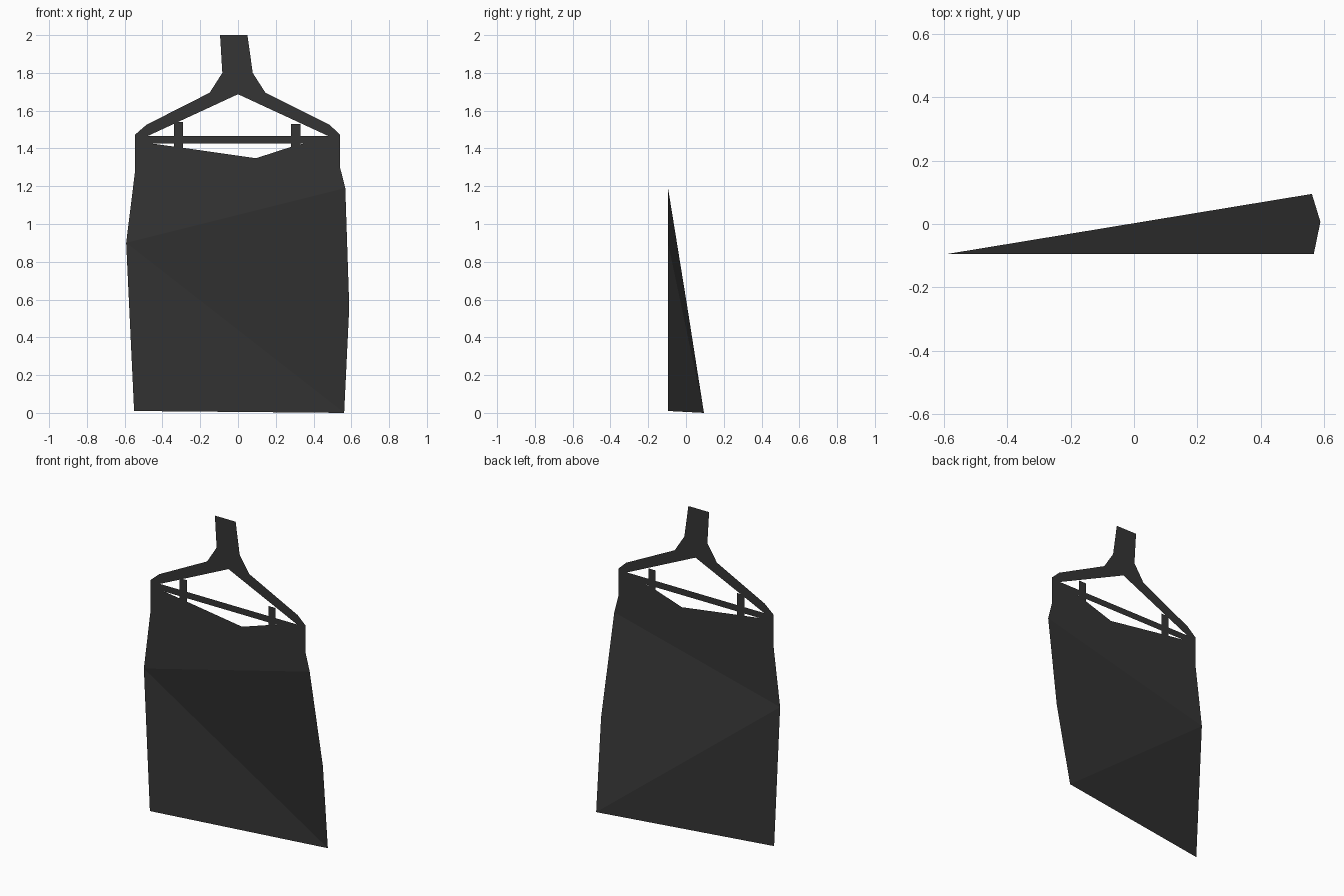
import bpy, bmesh

if "Cube" in bpy.data.objects:
    bpy.data.objects.remove(bpy.data.objects["Cube"])

FRONT = -0.095
dark = bpy.data.materials.new("dark_cloth")
dark.diffuse_color = (0.035, 0.035, 0.035, 1)
dark.use_nodes = True
dark.node_tree.nodes["Principled BSDF"].inputs["Base Color"].default_value = dark.diffuse_color


def sheet(name, faces, y=FRONT):
    """Thin sheet from outlines of (x, z) or (x, z, y) points."""
    bm = bmesh.new()
    for pts in faces:
        bm.faces.new([bm.verts.new((p[0], p[2] if len(p) > 2 else y, p[1])) for p in pts])
    bmesh.ops.remove_doubles(bm, verts=bm.verts, dist=1e-5)
    bmesh.ops.triangulate(bm, faces=[f for f in bm.faces if len(f.verts) > 4],
                          ngon_method='EAR_CLIP')
    me = bpy.data.meshes.new(name)
    bm.to_mesh(me)
    bm.free()
    me.materials.append(dark)
    ob = bpy.data.objects.new(name, me)
    bpy.context.collection.objects.link(ob)
    return ob


# garment: flat upper part, lower right corner swinging backwards
left, low_left = (-0.592, 0.9), (-0.55, 0.01)
hip, side, low_right = (0.568, 1.19), (0.589, 0.56, 0.007), (0.562, 0, 0.095)
upper = [left, hip, (0.54, 1.3), (0.54, 1.43), (0.345, 1.425), (0.28, 1.408),
         (0.095, 1.348), (-0.29, 1.403), (-0.45, 1.425), (-0.545, 1.43), (-0.545, 1.28)]
sheet("garment", [upper, [left, side, hip], [left, low_right, side],
                  [left, low_left, low_right]])

# hanger hook and sloping arms
sheet("hanger_frame", [[
    (-0.095, 2.0), (-0.083, 1.8), (-0.15, 1.695), (-0.485, 1.525), (-0.545, 1.473),
    (-0.545, 1.43), (-0.48, 1.465), (0, 1.687), (0.48, 1.465), (0.54, 1.43),
    (0.54, 1.473), (0.485, 1.525), (0.145, 1.695), (0.078, 1.8), (0.05, 2.0)]])

# horizontal bar
sheet("hanger_bar", [[(-0.545, 1.43), (-0.45, 1.425), (0.345, 1.425), (0.54, 1.43),
                      (0.48, 1.465), (-0.48, 1.465)]])

# hanging straps crossing just in front of the bar
for name, x0, x1, top in (("left_strap", -0.34, -0.29, 1.54), ("right_strap", 0.28, 0.332, 1.53)):
    sheet(name, [[(x0, 1.395), (x1, 1.395), (x1, top), (x0, top)]], FRONT - 0.002)
